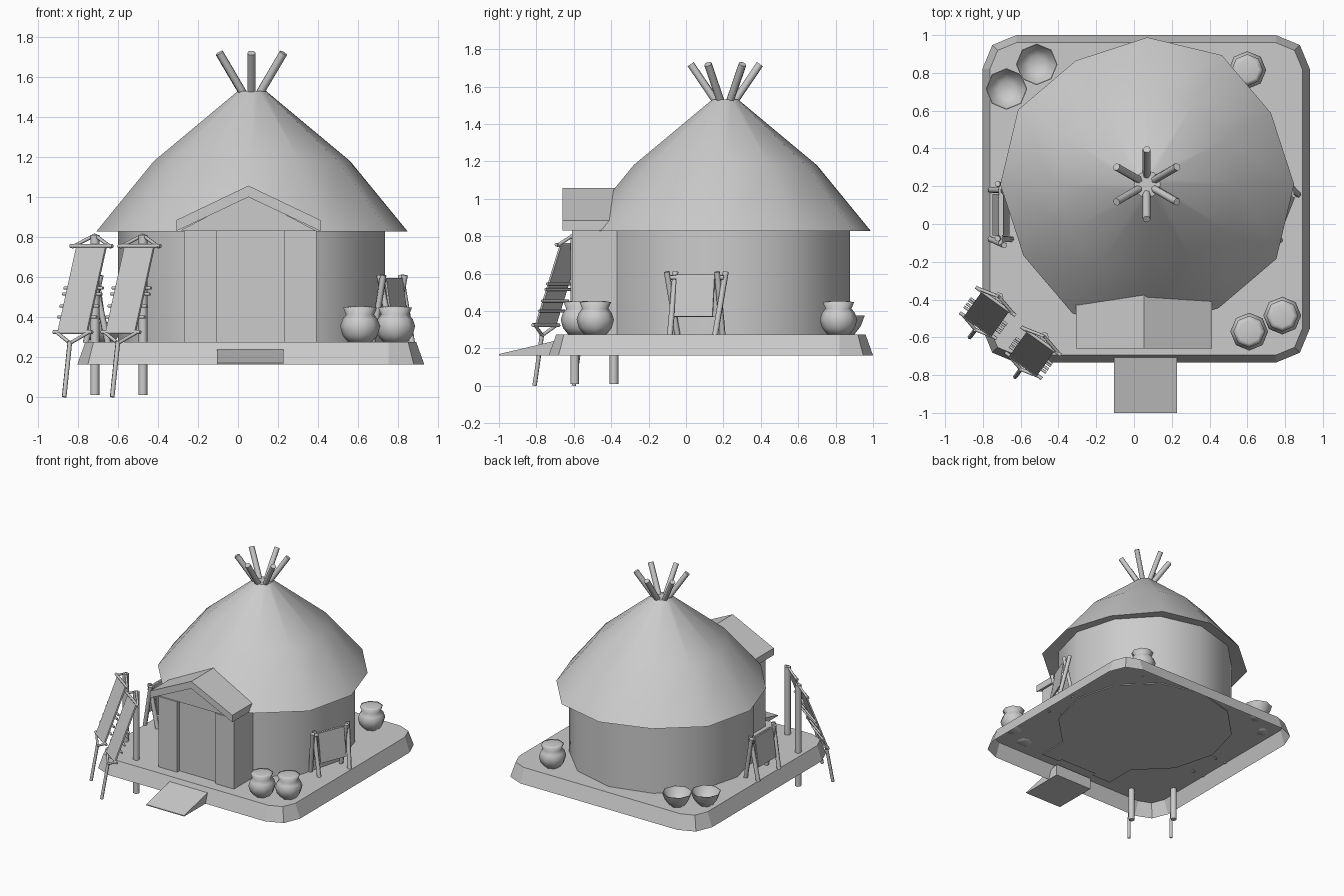
import bpy
import bmesh
from math import sin, cos, pi, radians
from mathutils import Vector as V

if "Cube" in bpy.data.objects:
    bpy.data.objects.remove(bpy.data.objects["Cube"])

grey = bpy.data.materials.new("plain_grey")
grey.use_nodes = True
grey.diffuse_color = (0.6, 0.6, 0.6, 1)
grey.node_tree.nodes["Principled BSDF"].inputs["Base Color"].default_value = (0.6, 0.6, 0.6, 1)

GROUND = 0.275          # top of the platform
CX, CY = 0.067, 0.21    # centre of the hut


def finish(name, bm, smooth=None):
    """Turn a bmesh into a named object."""
    bmesh.ops.recalc_face_normals(bm, faces=bm.faces)
    mesh = bpy.data.meshes.new(name)
    bm.to_mesh(mesh)
    bm.free()
    mesh.materials.append(grey)
    ob = bpy.data.objects.new(name, mesh)
    bpy.context.collection.objects.link(ob)
    if smooth:
        bpy.ops.object.select_all(action='DESELECT')
        ob.select_set(True)
        bpy.context.view_layer.objects.active = ob
        bpy.ops.object.shade_smooth_by_angle(angle=radians(smooth))
    return ob


def loft(bm, rings, bottom=True):
    """Skin a list of closed point rings, capped at the end and optionally the start."""
    loops = [[bm.verts.new(p) for p in ring] for ring in rings]
    for a, b in zip(loops, loops[1:]):
        for i in range(len(a)):
            j = (i + 1) % len(a)
            bm.faces.new((a[i], a[j], b[j], b[i]))
    if bottom:
        bm.faces.new(loops[0])
    bm.faces.new(loops[-1])


def circle(x, y, r, z, n, uneven):
    """Ring of points; the uneven factors repeat around it."""
    pts = []
    for i in range(n):
        t, k = 2 * pi * i / n, r * uneven[i % len(uneven)]
        pts.append((x + k * cos(t), y + k * sin(t), z))
    return pts


def lathe(name, x, y, profile, n, smooth, uneven=(1,)):
    bm = bmesh.new()
    loft(bm, [circle(x, y, r, z, n, uneven) for r, z in profile])
    return finish(name, bm, smooth)


def rod(bm, a, b, r, n=6):
    """Straight pole between two points."""
    a, b = V(a), V(b)
    axis = (b - a).normalized()
    side = axis.orthogonal().normalized()
    other = axis.cross(side)
    ring = [side * r * cos(2 * pi * i / n) + other * r * sin(2 * pi * i / n) for i in range(n)]
    loft(bm, [[a + p for p in ring], [b + p for p in ring]])


def prism(name, outline, lift, smooth=None):
    """Extrude a flat outline along a vector."""
    bm = bmesh.new()
    loft(bm, [outline, [V(p) + V(lift) for p in outline]])
    return finish(name, bm, smooth)


def sheet(bm, corners, thickness):
    """Thin slab on four corners."""
    c = [V(p) for p in corners]
    n = (c[1] - c[0]).cross(c[3] - c[0]).normalized() * thickness / 2
    loft(bm, [[p - n for p in c], [p + n for p in c]])


# Platform with rounded corners and sloping sides, open underneath
def rounded_square(half, r, z):
    pts = []
    for k, (sx, sy) in enumerate([(1, 1), (-1, 1), (-1, -1), (1, -1)]):
        for s in range(3):
            t = k * pi / 2 + s * pi / 4
            pts.append((0.064 + sx * (half - r) + r * cos(t),
                        0.133 + sy * (half - r) + r * sin(t), z))
    return pts


bm = bmesh.new()
loft(bm, [rounded_square(0.867, 0.18, 0.163), rounded_square(0.827, 0.14, GROUND)], bottom=False)
finish("platform", bm)

# Entrance ramp
prism("ramp", [(-0.105, -1.0, 0.163), (-0.105, -1.0, 0.17),
               (-0.105, -0.64, 0.255), (-0.105, -0.64, 0.163)], (0.333, 0, 0))

# Round wall and thatched roof shell
lathe("wall", CX, CY, [(0.667, 0.268), (0.667, 0.86)], 12, 40)
lathe("thatched_roof", CX + 0.003, CY,
      [(0.64, 0.86), (0.755, 0.83), (0.778, 0.828), (0.49, 1.18), (0.07, 1.53)], 12, 40,
      uneven=(1, 0.972, 1.015))

# Crossed roof poles
bm = bmesh.new()
for k in range(6):
    t = pi / 6 + k * pi / 3
    rod(bm, (CX + 0.015 * cos(t), CY + 0.015 * sin(t), 1.47),
        (CX + 0.185 * cos(t), CY + 0.185 * sin(t), 1.72), 0.021)
finish("roof_poles", bm, 65)

# Porch: front block with a shallow doorway, gable panel and gabled roof
prism("porch_front", [(x, y, 0.268) for x, y in
                      [(-0.27, -0.3), (-0.27, -0.61), (-0.107, -0.61), (-0.107, -0.58),
                       (0.23, -0.58), (0.23, -0.61), (0.392, -0.61), (0.392, -0.3)]],
      (0, 0, 0.565))
prism("porch_gable", [(-0.29, -0.6, 0.832), (0.39, -0.6, 0.832), (0.052, -0.6, 1.01)], (0, 0.2, 0))
prism("porch_roof", [(-0.308, -0.66, 0.885), (0.052, -0.66, 1.057), (0.412, -0.66, 0.885),
                     (0.412, -0.66, 0.83), (0.052, -0.66, 1.0), (-0.308, -0.66, 0.83)],
      (0, 0.32, 0))

# Clay pots, closed with a low domed top
pot = [(0.06, 0), (0.088, 0.035), (0.1, 0.08), (0.088, 0.115), (0.07, 0.138),
       (0.084, 0.172), (0.06, 0.177), (0.02, 0.18)]
for i, (x, y) in enumerate([(0.61, -0.57), (0.785, -0.485), (0.6, 0.815)]):
    lathe(f"clay_pot_{i + 1}", x, y, [(r, z + GROUND) for r, z in pot], 8, 150)

# Open bowls
bowl = [(0.055, 0), (0.09, 0.045), (0.11, 0.1), (0.106, 0.1), (0.08, 0.05), (0.045, 0.025)]
for i, (x, y) in enumerate([(-0.515, 0.845), (-0.675, 0.715)]):
    lathe(f"bowl_{i + 1}", x, y, [(r, z + GROUND) for r, z in bowl], 8, 60)

# Sloping hide racks beside the platform
ACROSS = V((0.81, -0.58, 0))
DOWN = V((-0.58, -0.81, 0))
for i, (x, y) in enumerate([(-0.715, -0.385), (-0.475, -0.595)]):
    base = V((x, y, 0))

    def at(side, down, z):
        return base + ACROSS * side + DOWN * down + V((0, 0, z))

    def slope(z):
        return 0.03 + (0.75 - z) * 0.38

    bm = bmesh.new()
    rod(bm, at(0, 0, 0.01), at(0, 0, 0.81), 0.024)
    rod(bm, at(0, 0.265, 0.001), at(0, 0.215, 0.28), 0.012)
    rod(bm, at(-0.13, 0.03, 0.755), at(0.13, 0.03, 0.755), 0.01)
    rod(bm, at(-0.12, 0.19, 0.325), at(0.12, 0.19, 0.325), 0.01)
    for s in (-1, 1):
        rod(bm, at(s * 0.12, 0.03, 0.75), at(0, 0, 0.81), 0.009)
        rod(bm, at(s * 0.1, 0.19, 0.325), at(0, 0.215, 0.27), 0.009)
    for z in (0.545, 0.515, 0.455, 0.4):
        rod(bm, at(-0.12, slope(z) - 0.012, z), at(0.12, slope(z) - 0.012, z), 0.008)
    finish(f"rack_frame_{i + 1}", bm, 65)
    bm = bmesh.new()
    sheet(bm, [at(-0.09, slope(0.33), 0.33), at(0.09, slope(0.33), 0.33),
               at(0.09, slope(0.755), 0.755), at(-0.09, slope(0.755), 0.755)], 0.012)
    finish(f"rack_hide_{i + 1}", bm)

# Drying frames on each side of the hut, with a draped hide
for name, centre, turn in (("left", (0.77, 0.055), -0.38), ("right", (-0.705, 0.05), 0.0)):
    along = V((-sin(turn), cos(turn), 0))
    out = V((cos(turn), sin(turn), 0))
    mid = V((centre[0], centre[1], 0))

    def spot(a, o, z):
        return mid + along * a + out * o + V((0, 0, z))

    bm = bmesh.new()
    for a in (-1, 1):
        for o in (-1, 1):
            rod(bm, spot(a * 0.13, o * 0.055, GROUND - 0.005),
                spot(a * 0.145 + o * 0.018, -o * 0.018, 0.61), 0.016)
    rod(bm, spot(-0.16, 0, 0.58), spot(0.16, 0, 0.58), 0.013)
    finish(f"drying_frame_{name}", bm, 65)
    bm = bmesh.new()
    for o in (-1, 1):
        sheet(bm, [spot(-0.11, o * 0.04, 0.37), spot(0.11, o * 0.04, 0.37),
                   spot(0.11, o * 0.008, 0.595), spot(-0.11, o * 0.008, 0.595)], 0.01)
    finish(f"drying_hide_{name}", bm)
